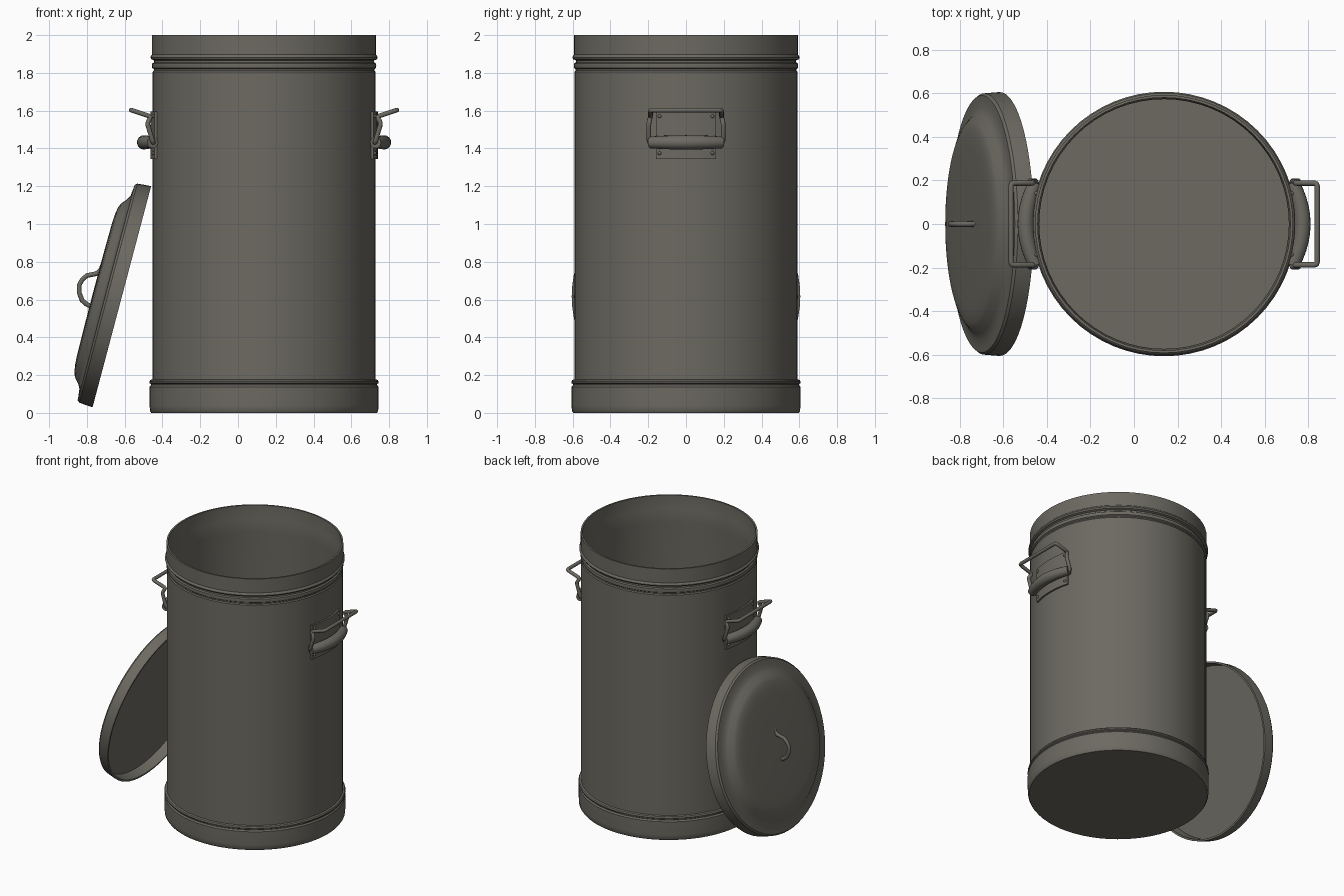
import bpy, bmesh, math
from mathutils import Vector, Matrix

if "Cube" in bpy.data.objects:
    bpy.data.objects.remove(bpy.data.objects["Cube"])

CX, R = 0.138, 0.59      # axis and radius of the can
SEG = 64

metal = bpy.data.materials.new("dull_grey_metal")
metal.diffuse_color = (0.15, 0.142, 0.12, 1)
metal.use_nodes = True
metal.node_tree.nodes["Principled BSDF"].inputs["Base Color"].default_value = metal.diffuse_color


def finish(name, bm, angle=35):
    bmesh.ops.recalc_face_normals(bm, faces=bm.faces)
    me = bpy.data.meshes.new(name)
    bm.to_mesh(me)
    bm.free()
    ob = bpy.data.objects.new(name, me)
    bpy.context.collection.objects.link(ob)
    me.materials.append(metal)
    bpy.ops.object.select_all(action='DESELECT')
    ob.select_set(True)
    bpy.context.view_layer.objects.active = ob
    bpy.ops.object.shade_smooth_by_angle(angle=math.radians(angle))
    return ob


def lathe(name, profile, matrix):
    """Spin an (r, z) profile that starts and ends on the axis."""
    bm = bmesh.new()
    rings = []
    for r, z in profile:
        if r == 0:
            rings.append([bm.verts.new((0, 0, z))] * SEG)
        else:
            rings.append([bm.verts.new((r * math.cos(2 * math.pi * i / SEG),
                                        r * math.sin(2 * math.pi * i / SEG), z))
                          for i in range(SEG)])
    for a, b in zip(rings, rings[1:]):
        for i in range(SEG):
            j = (i + 1) % SEG
            bm.faces.new(dict.fromkeys((a[i], a[j], b[j], b[i])))
    bm.transform(matrix)
    return finish(name, bm)


def tube(name, points, radii, closed=False, sides=10, side=1):
    """Sweep a circle along points; side=-1 mirrors across the can's axis."""
    pts = [Vector(p) for p in points]
    n = len(pts)
    bm = bmesh.new()
    rings, u = [], None
    for k, p in enumerate(pts):
        nxt = pts[(k + 1) % n] if closed or k < n - 1 else p
        prv = pts[k - 1] if closed or k > 0 else p
        t = (nxt - prv).normalized()
        if u is None:
            u = t.orthogonal()
        u = (u - t * u.dot(t)).normalized()
        v = t.cross(u)
        rings.append([bm.verts.new(p + radii[k] * (u * math.cos(2 * math.pi * i / sides)
                                                   + v * math.sin(2 * math.pi * i / sides)))
                      for i in range(sides)])
    pairs = list(zip(rings, rings[1:]))
    if not closed:
        bm.faces.new(rings[0])
        bm.faces.new(rings[-1])
    for a, b in pairs:
        for i in range(sides):
            j = (i + 1) % sides
            bm.faces.new((a[i], a[j], b[j], b[i]))
    if closed:
        # match the last ring to the first by nearest rotation
        a, b = rings[-1], rings[0]
        best = min(((s, d) for s in range(sides) for d in (1, -1)),
                   key=lambda q: sum((a[i].co - b[(q[0] + q[1] * i) % sides].co).length
                                     for i in range(sides)))
        m = [b[(best[0] + best[1] * i) % sides] for i in range(sides)]
        for i in range(sides):
            j = (i + 1) % sides
            bm.faces.new((a[i], a[j], m[j], m[i]))
    if side < 0:
        for w in bm.verts:
            w.co.x = 2 * CX - w.co.x
    return finish(name, bm, 50)


def rounded(points, cut=0.025):
    """Soften the corners of a closed path."""
    out = []
    n = len(points)
    for k in range(n):
        p, a, b = Vector(points[k]), Vector(points[k - 1]), Vector(points[(k + 1) % n])
        p0 = p + (a - p).normalized() * cut
        p1 = p + (b - p).normalized() * cut
        out += [p0, (p0 + p1 + 2 * p) / 4, p1]
    return out


# Can: base band, beads, wall, rim, then the hollow inside
can_profile = [
    (0, 0), (0.597, 0), (0.604, 0.01), (0.606, 0.04), (0.606, 0.138), (0.598, 0.148),
    (0.598, 0.152), (0.606, 0.157), (0.607, 0.165), (0.602, 0.174), (R, 0.178),
    (R, 1.805), (0.584, 1.812), (0.584, 1.82), (0.592, 1.826), (0.594, 1.838),
    (0.592, 1.85), (0.583, 1.856), (0.583, 1.866), (0.597, 1.872), (0.602, 1.882),
    (0.597, 1.892), (0.592, 1.897), (0.592, 2.0), (0.58, 2.0), (0.58, 1.9),
    (0.573, 1.86), (0.578, 1.8), (0.578, 0.05), (0, 0.05)]
lathe("can_body", can_profile, Matrix.Translation((CX, 0, 0)))

# Lid leaning against the left side
axis = Vector((-0.967, 0, 0.256)).normalized()
lid_matrix = (Matrix.Translation((-0.615, 0, 0.615))
              @ Vector((0, 0, 1)).rotation_difference(axis).to_matrix().to_4x4())
lid_profile = [
    (0, 0.07), (0.585, 0.07), (0.592, 0), (0.605, 0), (0.605, 0.012), (0.6, 0.074),
    (0.59, 0.086), (0.565, 0.088), (0.53, 0.092), (0.505, 0.105), (0.475, 0.131),
    (0.45, 0.141), (0.41, 0.147), (0.36, 0.15), (0.2, 0.152), (0, 0.153)]
lathe("lid", lid_profile, lid_matrix)

# Bent wire grip on the lid
grip = [(-0.715, 0.785), (-0.727, 0.755), (-0.75, 0.737), (-0.80, 0.727), (-0.825, 0.705),
        (-0.841, 0.677), (-0.841, 0.637), (-0.825, 0.595), (-0.805, 0.578),
        (-0.783, 0.566), (-0.774, 0.545), (-0.772, 0.515)]
tube("lid_grip", [(x, 0, z) for x, z in grip], [0.013] * len(grip))


def arc_x(y, r):
    return CX + math.sqrt(r * r - y * y)


def side_handle(tag, s):
    # curved mounting plate
    bm = bmesh.new()
    cols = []
    for i in range(9):
        y = -0.16 + 0.04 * i
        cols.append([bm.verts.new((CX + s * (arc_x(y, r) - CX), y, z))
                     for r, z in ((R - 0.01, 1.345), (R + 0.012, 1.345),
                                  (R + 0.012, 1.595), (R - 0.01, 1.595))])
    for a, b in zip(cols, cols[1:]):
        for i in range(4):
            j = (i + 1) % 4
            bm.faces.new((a[i], a[j], b[j], b[i]))
    bm.faces.new(cols[0])
    bm.faces.new(cols[-1])
    finish(tag + "_handle_plate", bm)

    # rivets at the plate corners
    bm = bmesh.new()
    for y in (-0.14, 0.14):
        for z in (1.375, 1.57):
            bmesh.ops.create_icosphere(bm, subdivisions=2, radius=0.01, matrix=Matrix.Translation(
                (CX + s * (arc_x(y, R + 0.012) - CX), y, z)))
    finish(tag + "_handle_rivets", bm)

    # rolled sleeve that holds the wire
    ys = [-0.19 + 0.038 * i for i in range(11)]
    roll = [(0.773 - 0.045 * (y / 0.19) ** 2, y, 1.432) for y in ys]
    tube(tag + "_handle_sleeve", roll, [0.031 + 0.007 * (1 - (y / 0.19) ** 2) for y in ys],
         sides=14, side=s)

    # swinging wire bail, bent outward at the top
    half = [(0.725, 0.197, 1.43), (0.757, 0.197, 1.535), (0.735, 0.188, 1.568),
            (0.841, 0.188, 1.603)]
    loop = half + [(x, -y, z) for x, y, z in reversed(half)]
    path = rounded(loop, 0.014)
    tube(tag + "_handle_bail", path, [0.0125] * len(path), closed=True, side=s)


side_handle("right", 1)
side_handle("left", -1)
